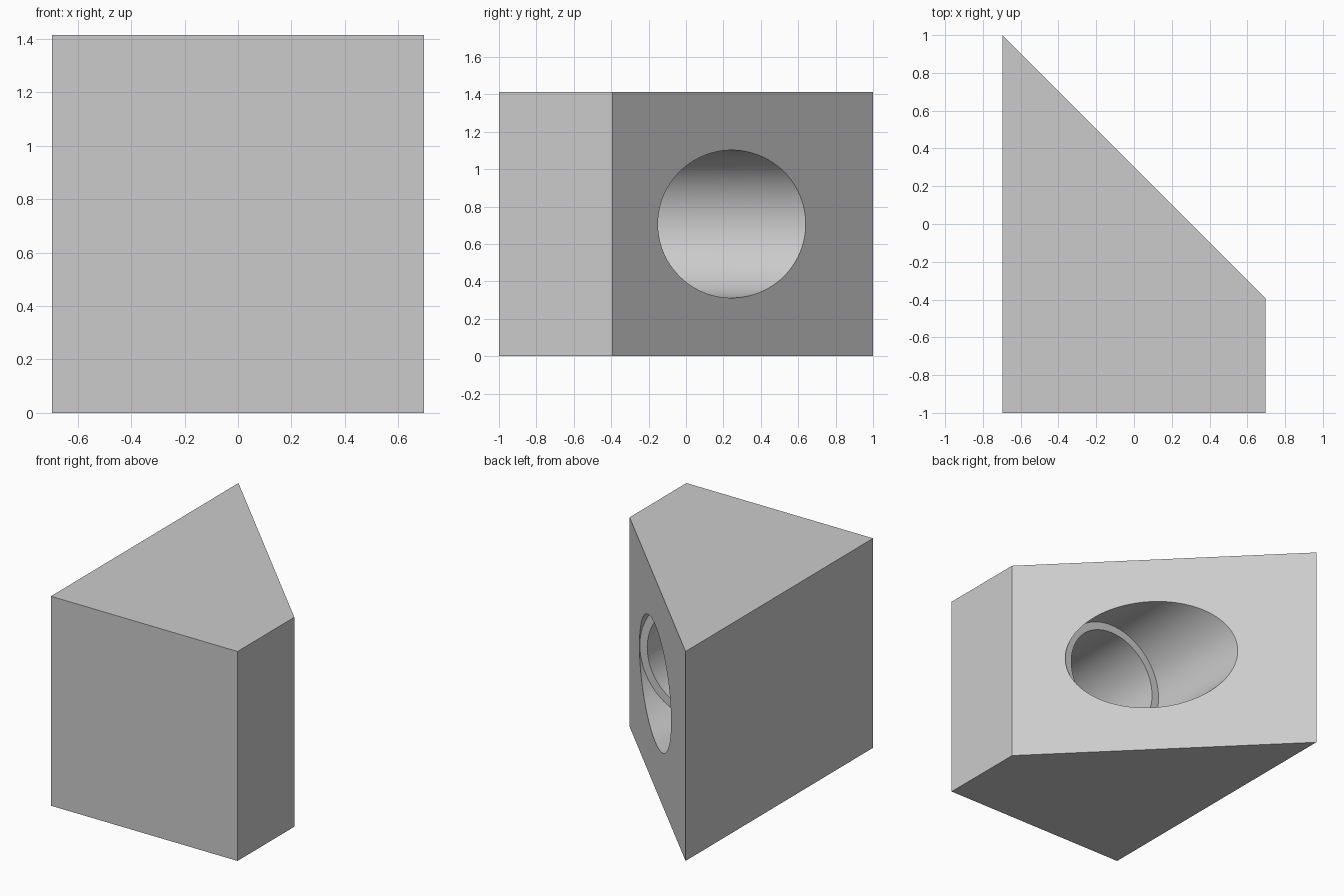
import bpy
import bmesh
from math import radians
from mathutils import Matrix, Vector

cube = bpy.data.objects.get("Cube")
if cube:
    bpy.data.objects.remove(cube, do_unlink=True)

HALF_W, HEIGHT, SHOULDER = 0.697, 1.414, -0.394
AXIS_X, AXIS_Z = 0.058, HEIGHT / 2
STEP_Y, FLOOR_Y = -0.155, -0.85

grey = bpy.data.materials.new("light_grey")
grey.use_nodes = True
colour = (0.6, 0.6, 0.6, 1)
grey.diffuse_color = colour
grey.node_tree.nodes["Principled BSDF"].inputs["Base Color"].default_value = colour


def make_object(name, bm):
    bmesh.ops.recalc_face_normals(bm, faces=bm.faces)
    mesh = bpy.data.meshes.new(name)
    bm.to_mesh(mesh)
    bm.free()
    mesh.materials.append(grey)
    obj = bpy.data.objects.new(name, mesh)
    bpy.context.collection.objects.link(obj)
    return obj


def bore_cutter(name, radius, y_start, y_end):
    # cylinder along y
    bm = bmesh.new()
    place = (Matrix.Translation((AXIS_X, (y_start + y_end) / 2, AXIS_Z))
             @ Matrix.Rotation(radians(90), 4, "X"))
    bmesh.ops.create_cone(bm, cap_ends=True, segments=96, radius1=radius,
                          radius2=radius, depth=y_end - y_start, matrix=place)
    obj = make_object(name, bm)
    obj.hide_render = True
    return obj


# Wedge block: plan outline extruded upwards
bm = bmesh.new()
outline = [(-HALF_W, -1), (HALF_W, -1), (HALF_W, SHOULDER), (-HALF_W, 1)]
base = bm.faces.new([bm.verts.new((x, y, 0)) for x, y in outline])
top = bmesh.ops.extrude_face_region(bm, geom=[base])
bmesh.ops.translate(bm, vec=Vector((0, 0, HEIGHT)),
                    verts=[v for v in top["geom"] if isinstance(v, bmesh.types.BMVert)])
block = make_object("wedge_block", bm)

bpy.ops.object.select_all(action="DESELECT")
block.select_set(True)
bpy.context.view_layer.objects.active = block

# Stepped blind bore through the sloping face: wide mouth, narrower inner bore
for name, radius, start, end in (("wide_bore", 0.395, STEP_Y, 1.2),
                                 ("inner_bore", 0.34, FLOOR_Y, 1.1)):
    cutter = bore_cutter(name, radius, start, end)
    cut = block.modifiers.new(name, "BOOLEAN")
    cut.operation = "DIFFERENCE"
    cut.solver = "EXACT"
    cut.object = cutter
    bpy.ops.object.modifier_apply(modifier=cut.name)
    bpy.data.objects.remove(cutter, do_unlink=True)

bpy.ops.object.shade_smooth_by_angle(angle=radians(30))
